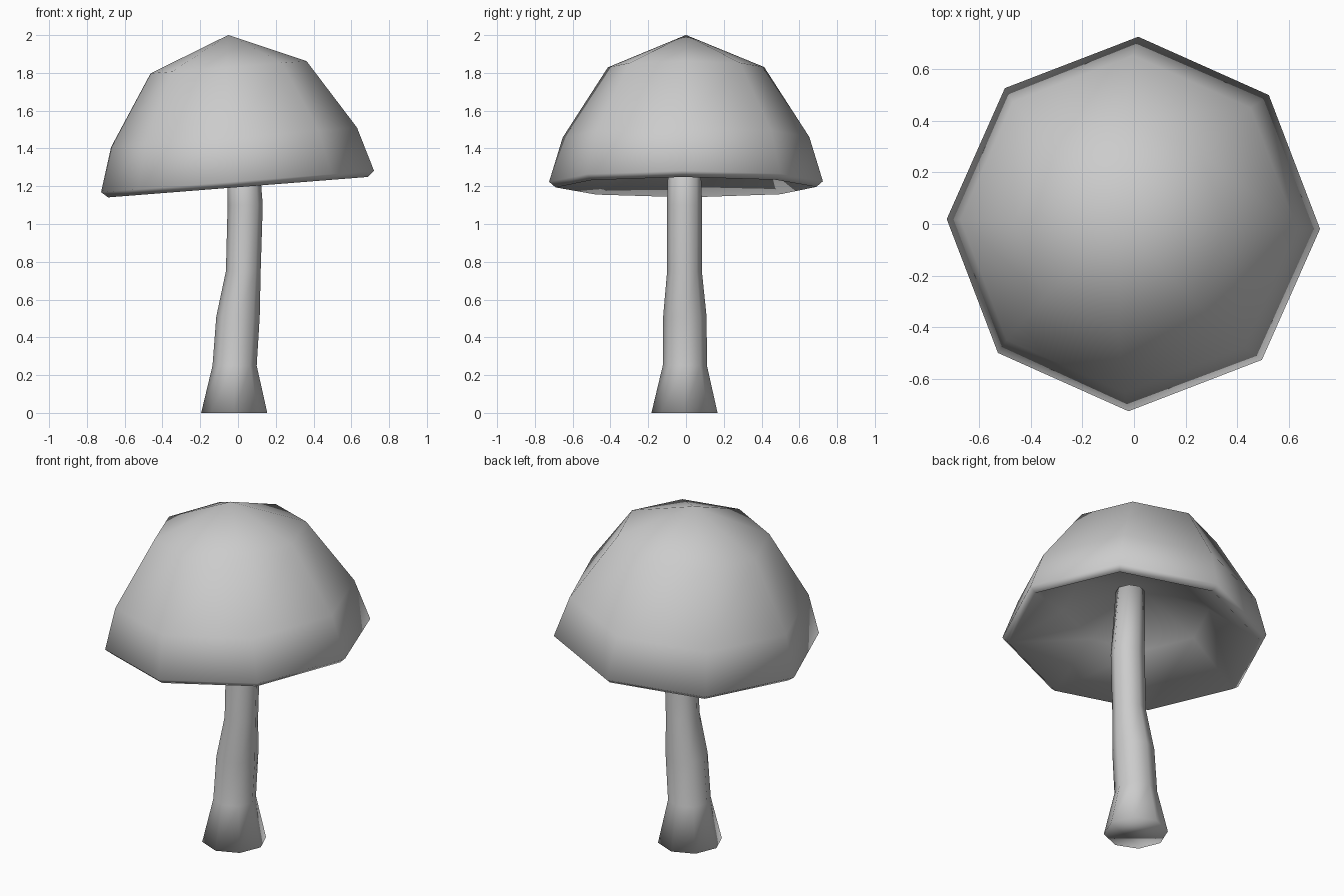
import bpy, bmesh
from math import sin, cos, tau, radians
from mathutils import Matrix, Vector

if "Cube" in bpy.data.objects:
    bpy.data.objects.remove(bpy.data.objects["Cube"])

SIDES = 8


def loft(name, rings, twist=0.0, start_tip=None, end_tip=None):
    """Skin 8-sided rings (x, y, z, radius); close ends with a tip or a flat face."""
    bm = bmesh.new()
    loops = []
    for x, y, z, r in rings:
        loops.append([bm.verts.new((x + r * cos(twist + tau * i / SIDES),
                                    y + r * sin(twist + tau * i / SIDES), z))
                      for i in range(SIDES)])
    for a, b in zip(loops, loops[1:]):
        for i in range(SIDES):
            j = (i + 1) % SIDES
            bm.faces.new((a[i], a[j], b[j], b[i]))
    for loop, tip in ((loops[0], start_tip), (loops[-1], end_tip)):
        if tip is None:
            bm.faces.new(loop)
        else:
            t = bm.verts.new(tip)
            for i in range(SIDES):
                bm.faces.new((loop[i], loop[(i + 1) % SIDES], t))
    bmesh.ops.recalc_face_normals(bm, faces=bm.faces[:])
    mesh = bpy.data.meshes.new(name)
    bm.to_mesh(mesh)
    bm.free()
    mesh.shade_smooth()
    ob = bpy.data.objects.new(name, mesh)
    bpy.context.collection.objects.link(ob)
    return ob


# Stem: flared foot, gently bent upward into the cap
loft("stem", [
    (-0.02, -0.008, 0.0, 0.175),
    (-0.018, -0.006, 0.25, 0.117),
    (0.0, -0.006, 0.51, 0.115),
    (0.028, -0.008, 0.75, 0.092),
    (0.038, -0.008, 1.10, 0.093),
    (0.02, -0.008, 1.50, 0.08),
])

# Cap: hollow underside, rolled rim and dome, tilted up towards +x
underside = [(0.40, 0.20)]
dome = [(0.69, 0.0), (0.725, 0.03), (0.653, 0.265), (0.414, 0.637)]
cap = loft("cap", [(0, 0, h, r) for r, h in underside + dome],
           twist=radians(-1.5), start_tip=(0, 0, 0.36), end_tip=(0.012, 0, 0.807))
cap.data.transform(Matrix.Translation((0, 0, 1.195)) @ Matrix.Rotation(radians(-4.5), 4, 'Y'))
